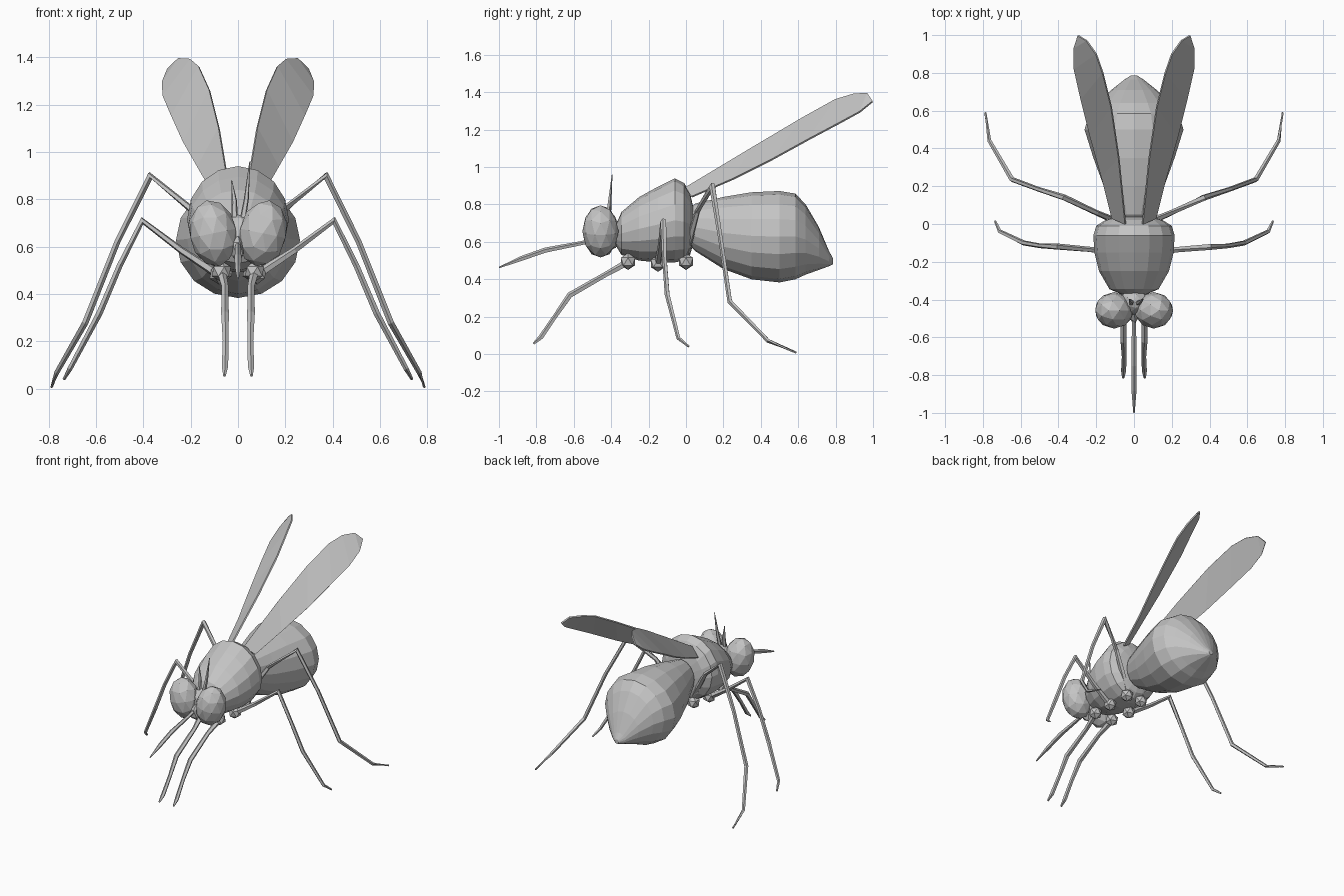
import bpy, bmesh, math
from mathutils import Vector, Matrix

if "Cube" in bpy.data.objects:
    bpy.data.objects.remove(bpy.data.objects["Cube"])

body_mat = bpy.data.materials.new("plain grey")
body_mat.diffuse_color = (0.55, 0.55, 0.55, 1)
body_mat.use_nodes = True
body_mat.node_tree.nodes["Principled BSDF"].inputs["Base Color"].default_value = body_mat.diffuse_color


def finish(name, bm):
    bmesh.ops.recalc_face_normals(bm, faces=bm.faces)
    me = bpy.data.meshes.new(name)
    bm.to_mesh(me)
    bm.free()
    me.materials.append(body_mat)
    ob = bpy.data.objects.new(name, me)
    bpy.context.collection.objects.link(ob)
    return ob


def skin(name, rings):
    """Bridge equal-sized rings of points and cap both ends."""
    bm = bmesh.new()
    vr = [[bm.verts.new(p) for p in r] for r in rings]
    n = len(vr[0])
    for a, b in zip(vr, vr[1:]):
        for i in range(n):
            j = (i + 1) % n
            bm.faces.new((a[i], a[j], b[j], b[i]))
    bm.faces.new(vr[0])
    bm.faces.new(vr[-1])
    return finish(name, bm)


def loft(name, sections, sides=16):
    """Body shape from (y, top, bottom, half width) sections."""
    rings = []
    for y, top, bot, w in sections:
        c, h = (top + bot) / 2, (top - bot) / 2
        rings.append([(w * math.cos(t), y, c + h * math.sin(t))
                      for t in (2 * math.pi * i / sides for i in range(sides))])
    return skin(name, rings)


def limb(name, pts, radii, sides=5):
    """Tapered tube along a path."""
    pts = [Vector(p) for p in pts]
    rings = []
    for k, p in enumerate(pts):
        d = (pts[min(k + 1, len(pts) - 1)] - pts[max(k - 1, 0)]).normalized()
        u = d.cross(Vector((0.3, 1, 0.2)) if abs(d.x) > 0.3 else Vector((1, 0, 0))).normalized()
        v = d.cross(u)
        rings.append([p + radii[k] * (u * math.cos(t) + v * math.sin(t))
                      for t in (2 * math.pi * i / sides for i in range(sides))])
    return skin(name, rings)


def ball(name, loc, size, tilt=0, detail=2):
    bm = bmesh.new()
    m = Matrix.Translation(loc) @ Matrix.Rotation(tilt, 4, 'Y') @ Matrix.Diagonal((*size, 1))
    bmesh.ops.create_icosphere(bm, subdivisions=detail, radius=1, matrix=m)
    return finish(name, bm)


# thorax and abdomen
loft("thorax", [(-.375, .69, .58, .06), (-.345, .76, .53, .13), (-.25, .84, .50, .185),
                (-.15, .895, .49, .21), (-.06, .94, .49, .215), (-.01, .915, .50, .20),
                (.022, .86, .53, .15), (.042, .77, .60, .06)])
loft("abdomen", [(.0, .76, .60, .07), (.05, .805, .55, .10), (.2, .84, .455, .16),
                 (.35, .865, .40, .215), (.5, .872, .383, .262), (.585, .858, .40, .235),
                 (.64, .80, .425, .19), (.71, .68, .45, .12), (.765, .55, .47, .05),
                 (.787, .51, .48, .015)])

# head, mouth tube
ball("head", (0, -.41, .645), (.08, .07, .09))
ball("mouth", (0, -.47, .59), (.03, .06, .06), detail=1)
limb("mouth_tube", [(0, -.45, .62), (0, -.56, .592), (0, -.75, .555), (0, -.88, .51), (0, -1, .462)],
     [.012, .012, .015, .014, .004])

# eyes and antennae
for s, side in ((-1, "left"), (1, "right")):
    ball(side + "_eye", (s * .105, -.457, .656), (.102, .097, .142), s * .2)
limb("left_antenna", [(-.015, -.42, .70), (-.015, -.41, .79), (-.027, -.40, .88)], [.014, .012, .002])
limb("right_antenna", [(.018, -.42, .70), (.035, -.41, .80), (.05, -.395, .96)], [.014, .011, .002])

# wings
inner = [(.045, 0, .89), (.08, .35, 1.10), (.12, .62, 1.26), (.165, .80, 1.36),
         (.20, .90, 1.39), (.25, .97, 1.393)]
outer = [(.115, .03, .84), (.17, .25, .935), (.23, .46, 1.04), (.28, .66, 1.15),
         (.316, .82, 1.235), (.318, .93, 1.295)]
tip = (.295, .998, 1.35)
for s, side in ((-1, "left"), (1, "right")):
    bm = bmesh.new()
    a, b = ([bm.verts.new((s * x, y, z)) for x, y, z in row] for row in (inner, outer))
    t = bm.verts.new((s * tip[0], tip[1], tip[2]))
    for i in range(5):
        bm.faces.new((a[i], a[i + 1], b[i + 1], b[i]))
    bm.faces.new((a[5], t, b[5]))
    wing = finish(side + "_wing", bm)
    mod = wing.modifiers.new("thickness", 'SOLIDIFY')
    mod.thickness = .01
    mod.offset = 0

# legs, hip to foot
legs = {
    "front": [(.07, -.31, .49), (.055, -.42, .43), (.055, -.62, .315), (.052, -.70, .20),
              (.055, -.775, .09), (.057, -.815, .055)],
    "middle": [(.08, -.15, .48), (.24, -.135, .585), (.405, -.12, .71), (.50, -.115, .52),
               (.585, -.10, .32), (.71, -.04, .085), (.735, .015, .04)],
    "hind": [(.06, 0, .54), (.20, .06, .76), (.37, .14, .90), (.51, .185, .62),
             (.645, .235, .28), (.765, .44, .07), (.787, .59, .008)],
}
for name, path in legs.items():
    radii = [.02, .015, .017, .013, .014, .011, .006][:len(path) - 1] + [.006]
    for s, side in ((-1, "left"), (1, "right")):
        limb(f"{side}_{name}_leg", [(s * x, y, z) for x, y, z in path], radii)
        hip = path[0]
        ball(f"{side}_{name}_hip", (s * hip[0], hip[1], .495 if name != "middle" else .485),
             (.045, .045, .045), detail=1)
